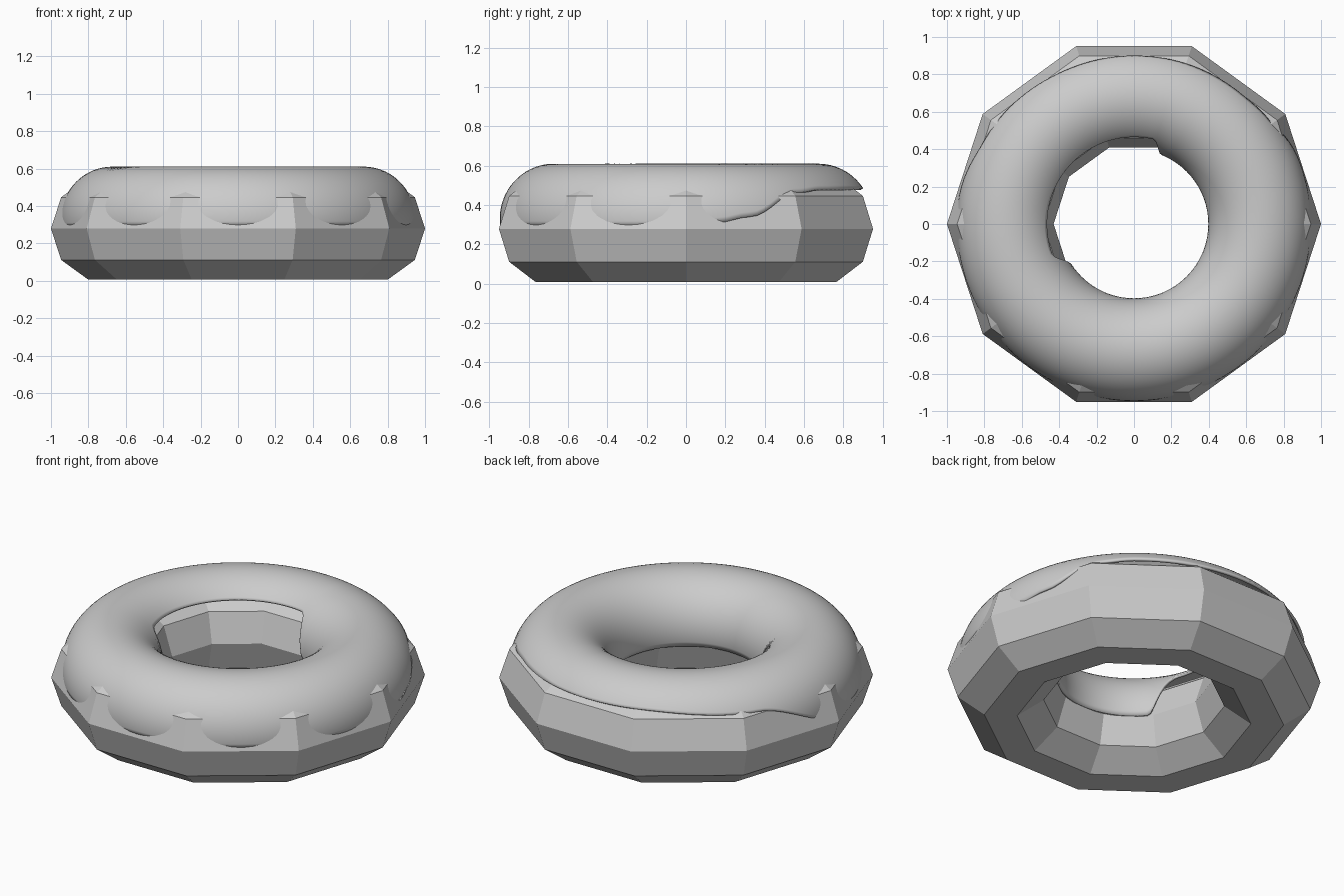
import bpy, bmesh
from math import sin, cos, radians, tau

if "Cube" in bpy.data.objects:
    bpy.data.objects.remove(bpy.data.objects["Cube"])


def ring_mesh(name, seg, sections, point, closed):
    """Sweep a cross-section round z; point(a, j) gives (radius, height)."""
    bm = bmesh.new()
    rings = []
    for i in range(seg):
        a = tau * i / seg
        ring = []
        for j in range(sections):
            r, z = point(a, j)
            ring.append(bm.verts.new((r * cos(a), r * sin(a), z)))
        rings.append(ring)
    for i in range(seg):
        p, q = rings[i], rings[(i + 1) % seg]
        for j in range(sections if closed else sections - 1):
            k = (j + 1) % sections
            bm.faces.new((p[j], q[j], q[k], p[k]))
    bmesh.ops.recalc_face_normals(bm, faces=bm.faces)
    me = bpy.data.meshes.new(name)
    bm.to_mesh(me)
    bm.free()
    ob = bpy.data.objects.new(name, me)
    bpy.context.collection.objects.link(ob)
    return ob


def blend(keys, deg):
    """Smoothly interpolate (angle, value) pairs."""
    for (a0, v0), (a1, v1) in zip(keys, keys[1:]):
        if a0 <= deg <= a1:
            t = (deg - a0) / (a1 - a0)
            return v0 + (v1 - v0) * t * t * (3 - 2 * t)
    return keys[-1][1]


# Low-poly dough ring, ten sides each way
def dough_point(a, j):
    t = tau * j / 10
    return 0.715 + 0.285 * cos(t), 0.279 + 0.285 * sin(t)


ring_mesh("dough", 10, 10, dough_point, True)

# Smooth icing shell, its rim raised at the back and hanging low at the front
OUTER = [(0, -8), (10, -4), (20, 2), (38, 29), (50, 33), (110, 34), (150, 27), (182, -8), (360, -8)]
INNER = [(0, 193), (64, 193), (77, 139), (200, 139), (220, 193), (360, 193)]
N = 37


def icing_point(a, j):
    deg = a * 360 / tau
    start, end = blend(OUTER, deg), blend(INNER, deg)
    t = radians(start + (end - start) * j / (N - 1))
    return 0.672 + 0.275 * cos(t), 0.33 + 0.28 * sin(t)


icing = ring_mesh("icing", 144, N, icing_point, False)
if icing.data.polygons[N // 2].normal.z < 0:
    icing.data.flip_normals()
shell = icing.modifiers.new("thickness", 'SOLIDIFY')
shell.thickness = 0.015
shell.offset = -1
bpy.context.view_layer.objects.active = icing
icing.select_set(True)
bpy.ops.object.shade_smooth_by_angle(angle=radians(40))
